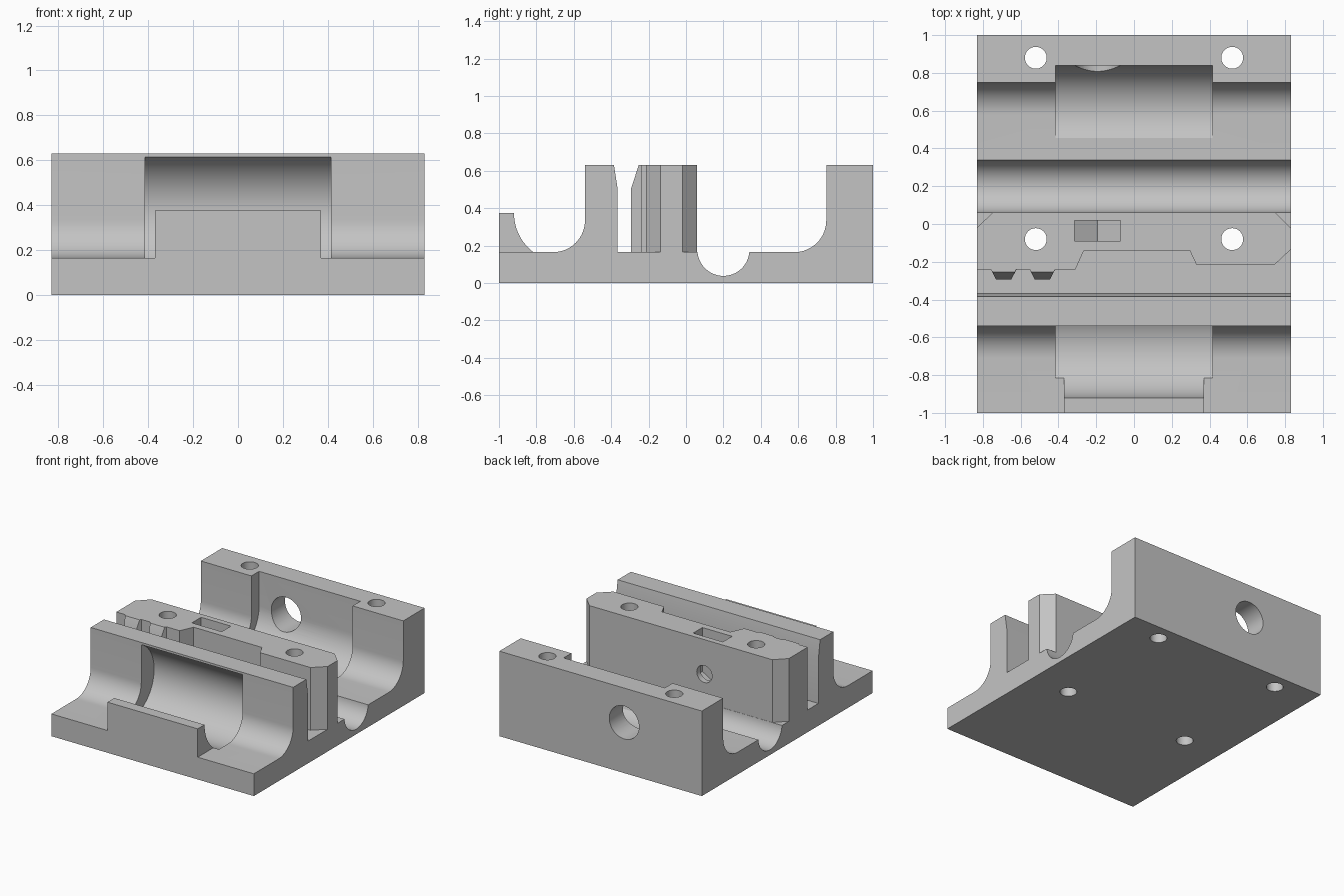
import bpy, bmesh
from math import sin, cos, radians

cube = bpy.data.objects.get("Cube")
if cube:
    bpy.data.objects.remove(cube, do_unlink=True)

W, H, FLOOR = 0.83, 0.63, 0.165      # half width, full height, floor height
BORE_Z = 0.375                       # axis height of bores and screw holes

grey = bpy.data.materials.new("Plain grey")
grey.use_nodes = True
grey.diffuse_color = (0.55, 0.55, 0.55, 1)
grey.node_tree.nodes["Principled BSDF"].inputs["Base Color"].default_value = (0.55, 0.55, 0.55, 1)


def arc(cu, cv, r, start, end, n):
    angles = [radians(start + (end - start) * i / n) for i in range(n + 1)]
    return [(cu + r * cos(a), cv + r * sin(a)) for a in angles]


def circle(cu, cv, r, n=48):
    return arc(cu, cv, r, 0, 360, n)[:-1]


def loft(name, rings):
    """Closed solid through matching rings of 3D points."""
    bm = bmesh.new()
    loops = [[bm.verts.new(p) for p in ring] for ring in rings]
    n = len(loops[0])
    for lo, hi in zip(loops, loops[1:]):
        for i in range(n):
            j = (i + 1) % n
            bm.faces.new((lo[i], lo[j], hi[j], hi[i]))
    bm.faces.new(loops[0][::-1])
    bm.faces.new(loops[-1])
    bmesh.ops.recalc_face_normals(bm, faces=bm.faces)
    mesh = bpy.data.meshes.new(name)
    bm.to_mesh(mesh)
    bm.free()
    mesh.materials.append(grey)
    ob = bpy.data.objects.new(name, mesh)
    bpy.context.collection.objects.link(ob)
    return ob


def extrude(name, pts, axis, a, b):
    place = {"X": lambda u, v, d: (d, u, v),
             "Y": lambda u, v, d: (u, d, v),
             "Z": lambda u, v, d: (u, v, d)}[axis]
    return loft(name, [[place(u, v, d) for u, v in pts] for d in (a, b)])


def combine(target, tool, operation):
    mod = target.modifiers.new(operation.title(), "BOOLEAN")
    mod.operation, mod.solver, mod.object = operation, "EXACT", tool
    bpy.context.view_layer.objects.active = target
    bpy.ops.object.modifier_apply(modifier=mod.name)
    bpy.data.objects.remove(tool, do_unlink=True)


# Base with front wall, back wall, filleted floors and round channel
profile = [(-1, 0), (1, 0), (1, H), (0.75, H)]
profile += arc(0.58, FLOOR + 0.17, 0.17, 0, -90, 16)
profile += arc(0.2, 0.177, 0.139, -5, -175, 32)
profile += [(-0.365, FLOOR), (-0.365, 0.5), (-0.385, H), (-0.54, H)]
profile += arc(-0.71, FLOOR + 0.17, 0.17, 0, -90, 16)
profile += [(-1, FLOOR)]
body = extrude("machined_block", profile, "X", -W, W)

# Centre wall with stepped front and chamfered corners
plan = [(-0.75, 0.06), (0.75, 0.06), (W, -0.02), (W, -0.135), (0.745, -0.215),
        (0.33, -0.215), (0.295, -0.14), (-0.265, -0.14), (-0.31, -0.24),
        (-W, -0.24), (-W, -0.02)]
combine(body, extrude("centre_wall", plan, "Z", 0.1, H), "UNION")

# Clamping teeth with sloped tips
for x in (-0.69, -0.485):
    rings = []
    for z, tip, half in ((0.1, -0.295, 0.04), (0.5, -0.295, 0.04), (H, -0.253, 0.06)):
        rings.append([(x - 0.073, -0.23, z), (x + 0.073, -0.23, z),
                      (x + half, tip, z), (x - half, tip, z)])
    combine(body, loft("tooth", rings), "UNION")

# Front lip, hollowed by the front bore below
lip = [(-1, 0.1), (-0.8, 0.1), (-0.8, BORE_Z), (-1, BORE_Z)]
combine(body, extrude("front_lip", lip, "X", -0.37, 0.37), "UNION")

# Front bore and open-topped back pocket
cutters = [extrude("front_bore", circle(-0.655, BORE_Z, 0.265, 80), "X", -0.415, 0.415)]
pocket = [(0.34, 0.8)] + arc(0.59, BORE_Z, 0.25, 180, 360, 40) + [(0.84, 0.8)]
cutters.append(extrude("back_pocket", pocket, "X", -0.415, 0.415))

# Vertical bolt holes
for x in (-0.52, 0.52):
    for y in (0.88, -0.08):
        cutters.append(extrude("bolt_hole", circle(x, y, 0.058, 32), "Z", -0.1, 0.8))

# Horizontal holes and the captive nut slot
cutters.append(extrude("access_hole", circle(-0.193, BORE_Z, 0.122), "Y", 0.7, 1.1))
cutters.append(extrude("screw_hole", circle(-0.193, BORE_Z, 0.063, 32), "Y", -0.3, 0.2))
nut = [(-0.315, 0.8), (-0.315, 0.304), (-0.193, 0.234), (-0.071, 0.304), (-0.071, 0.8)]
cutters.append(extrude("nut_slot", nut, "Y", -0.09, 0.018))

for cutter in cutters:
    combine(body, cutter, "DIFFERENCE")

# Smooth the curved surfaces and keep the edges sharp
bpy.ops.object.select_all(action="DESELECT")
body.select_set(True)
bpy.context.view_layer.objects.active = body
bpy.ops.object.shade_smooth_by_angle(angle=radians(25))
